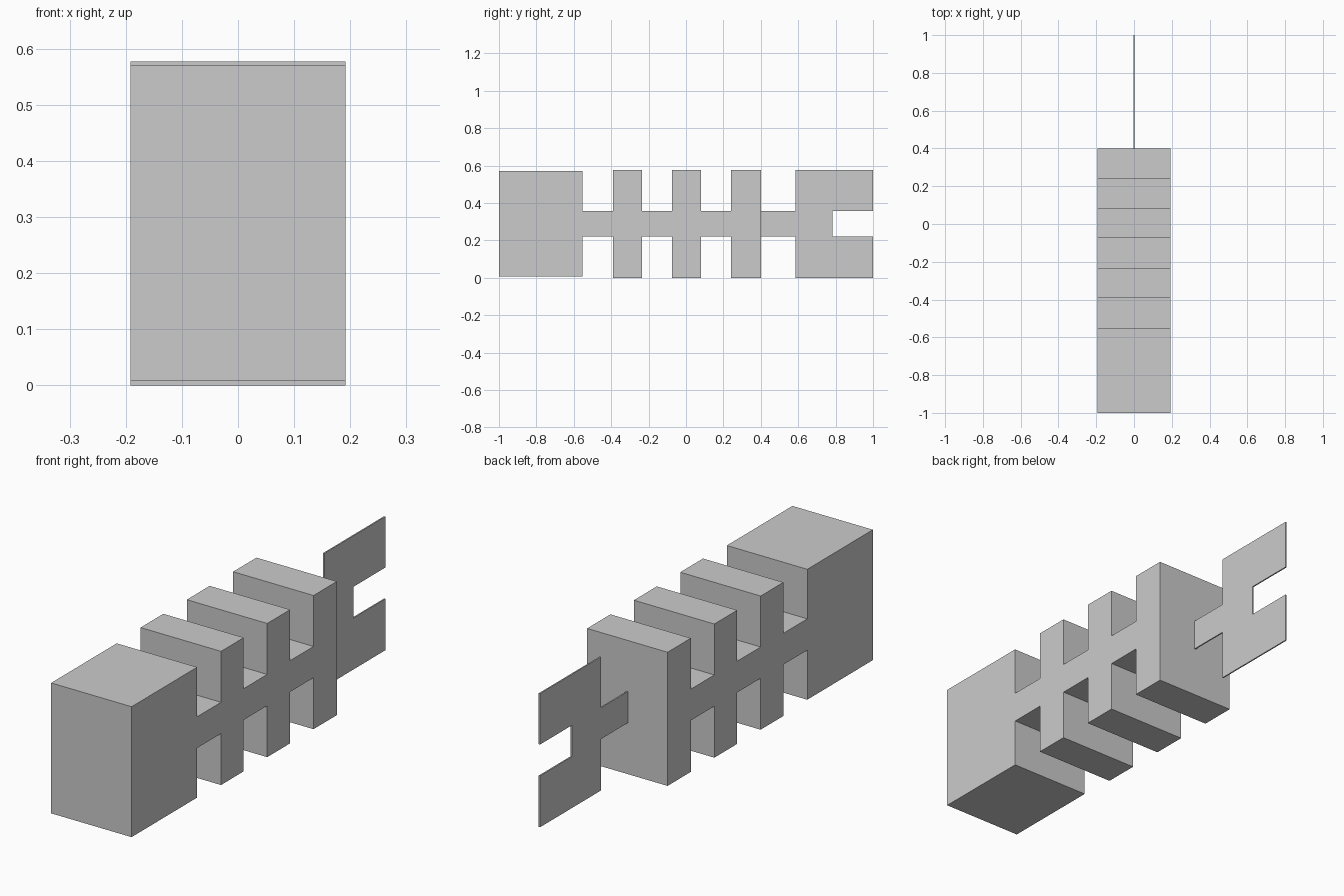
import bpy
import bmesh

cube = bpy.data.objects.get("Cube")
if cube:
    bpy.data.objects.remove(cube, do_unlink=True)

grey = bpy.data.materials.new("plain grey")
grey.use_nodes = True
colour = (0.6, 0.6, 0.6, 1)
grey.diffuse_color = colour
grey.node_tree.nodes["Principled BSDF"].inputs["Base Color"].default_value = colour

HALF_WIDTH = 0.192
FIN_HALF = 0.003
TOP, SPINE_LOW, SPINE_HIGH = 0.577, 0.222, 0.357


def extrude_profile(name, points, half):
    """Extrude a closed (y, z) outline across x, centred on x = 0."""
    bm = bmesh.new()
    face = bm.faces.new([bm.verts.new((-half, y, z)) for y, z in points])
    side = bmesh.ops.extrude_face_region(bm, geom=[face])["geom"]
    moved = [v for v in side if isinstance(v, bmesh.types.BMVert)]
    bmesh.ops.translate(bm, vec=(2 * half, 0, 0), verts=moved)
    bmesh.ops.recalc_face_normals(bm, faces=bm.faces)
    mesh = bpy.data.meshes.new(name)
    bm.to_mesh(mesh)
    bm.free()
    mesh.materials.append(grey)
    obj = bpy.data.objects.new(name, mesh)
    bpy.context.collection.objects.link(obj)


# Body: head block, then three ribs joined by the spine
head_back = -0.553
ribs = [(-0.39, -0.235), (-0.075, 0.081), (0.241, 0.4)]
upper = [(-1, 0.571), (head_back, 0.571)]
lower = [(-1, 0.008), (head_back, 0.008)]
previous = head_back
for start, end in ribs:
    upper += [(previous, SPINE_HIGH), (start, SPINE_HIGH), (start, TOP), (end, TOP)]
    lower += [(previous, SPINE_LOW), (start, SPINE_LOW), (start, 0), (end, 0)]
    previous = end
extrude_profile("body", upper + lower[::-1], HALF_WIDTH)

# Tail: thin notched fin on a narrow stalk
stalk, fin, notch = 0.4, 0.585, 0.782
upper = [(stalk, SPINE_HIGH), (fin, SPINE_HIGH), (fin, TOP), (1, TOP),
         (1, SPINE_HIGH), (notch, SPINE_HIGH)]
lower = [(stalk, SPINE_LOW), (fin, SPINE_LOW), (fin, 0), (1, 0),
         (1, SPINE_LOW), (notch, SPINE_LOW)]
extrude_profile("tail_fin", upper + lower[::-1], FIN_HALF)
